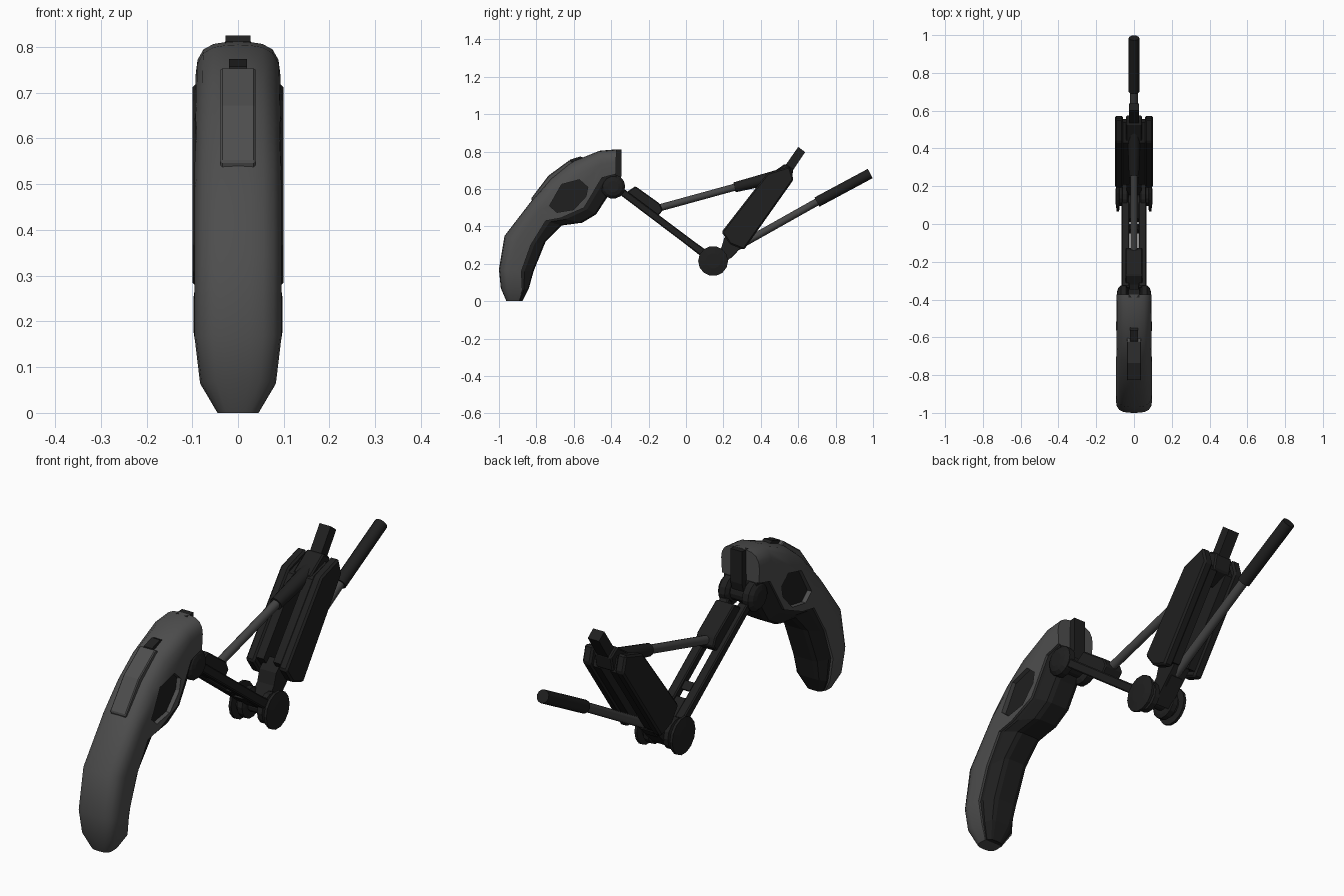
import bpy, bmesh
from math import cos, sin, pi, radians
from mathutils import Vector

if "Cube" in bpy.data.objects:
    bpy.data.objects.remove(bpy.data.objects["Cube"])


def material(name, v):
    m = bpy.data.materials.new(name)
    m.diffuse_color = (v, v, v, 1)
    m.use_nodes = True
    m.node_tree.nodes["Principled BSDF"].inputs["Base Color"].default_value = m.diffuse_color
    return m


SHELL = material("shell_grey", 0.075)
DARK = material("dark_metal", 0.014)
ROD = material("rod_grey", 0.06)


def finish(name, bm, mat, mirror=False, smooth=None, bevel=0):
    bmesh.ops.recalc_face_normals(bm, faces=bm.faces)
    me = bpy.data.meshes.new(name)
    bm.to_mesh(me)
    bm.free()
    me.materials.append(mat)
    ob = bpy.data.objects.new(name, me)
    bpy.context.collection.objects.link(ob)
    if smooth:
        bpy.ops.object.select_all(action='DESELECT')
        ob.select_set(True)
        bpy.context.view_layer.objects.active = ob
        bpy.ops.object.shade_smooth_by_angle(angle=radians(smooth))
    if bevel:
        b = ob.modifiers.new("bevel", 'BEVEL')
        b.width, b.segments = bevel, 1
    if mirror:
        ob.modifiers.new("mirror", 'MIRROR').use_mirror_merge = False
    return ob


def loft(name, rings, mat, smooth=None, **kw):
    bm = bmesh.new()
    vs = [[bm.verts.new(p) for p in r] for r in rings]
    n = len(vs[0])
    for a, b in zip(vs, vs[1:]):
        for i in range(n):
            j = (i + 1) % n
            bm.faces.new((a[i], a[j], b[j], b[i]))
    bm.faces.new(vs[0])
    bm.faces.new(vs[-1])
    return finish(name, bm, mat, smooth=smooth, **kw)


def prism(name, pts, x0, x1, mat=DARK, **kw):
    return loft(name, [[(x, y, z) for y, z in pts] for x in (x0, x1)], mat, **kw)


def lathe(name, centre, profile, n=14, mat=DARK, **kw):
    y, z = centre
    return loft(name, [[(x, y + r * cos(2 * pi * i / n), z + r * sin(2 * pi * i / n))
                        for i in range(n)] for x, r in profile], mat, **kw)


def rod(name, p, q, r0, r1, mat, n=12):
    a, b = Vector((0, *p)), Vector((0, *q))
    d = (b - a).normalized()
    u, v = Vector((1, 0, 0)), d.cross(Vector((1, 0, 0)))
    return loft(name, [[c + r * (u * cos(2 * pi * i / n) + v * sin(2 * pi * i / n))
                        for i in range(n)] for c, r in ((a, r0), (b, r1))], mat, smooth=40)


# Shin stations: front edge, shell rim, rear edge (all y, z) and half width
stations = [((-.96, 0), (-.895, 0), (-.875, 0), .045),
            ((-.99, .07), (-.875, .06), (-.84, .07), .083),
            ((-1, .17), (-.88, .16), (-.815, .16), .095),
            ((-.97, .35), (-.83, .30), (-.75, .32), .095),
            ((-.82, .545), (-.75, .43), (-.665, .405), .095),
            ((-.72, .66), (-.67, .445), (-.555, .42), .095),
            ((-.62, .742), (-.545, .50), (-.48, .465), .095),
            ((-.46, .805), (-.45, .66), (-.425, .55), .093),
            ((-.372, .812), (-.375, .68), (-.365, .62), .092)]


def section(a, b, w, half):
    pts = [(f * w, a[0] + (b[0] - a[0]) * t, a[1] + (b[1] - a[1]) * t) for f, t in half]
    return pts + [(-x, y, z) for x, y, z in reversed(pts) if x > 1e-6]


# Rounded outer shell
shell_half = [(0, 0), (.3, .01), (.58, .04), (.82, .13), (.96, .3), (1, .5), (.97, 1)]
shell = loft("shin_shell", [section(p, q, w, shell_half) for p, q, r, w in stations],
             SHELL, smooth=38)

# Hexagonal side pocket cut in the shell, with a dark floor
pocket = [(-.73, .51), (-.665, .625), (-.57, .65), (-.525, .61), (-.535, .56),
          (-.60, .49), (-.69, .475)]
cutters = [prism("pocket_cutter", pocket, s * .072, s * .15) for s in (1, -1)]
for c in cutters:
    m = shell.modifiers.new("pocket", 'BOOLEAN')
    m.object, m.solver = c, 'EXACT'
dg = bpy.context.evaluated_depsgraph_get()
cut_mesh = bpy.data.meshes.new_from_object(shell.evaluated_get(dg))
shell.modifiers.clear()
shell.data = cut_mesh
for c in cutters:
    bpy.data.objects.remove(c)
prism("pocket_floor", pocket, .06, .0735, mirror=True)

# Faceted inner body behind the shell
rear_half = [(.86, -.15), (.86, .25), (.6, .9), (.4, 1)]
loft("shin_inner_body", [section(q, r, w, rear_half) for p, q, r, w in stations], DARK)

# Raised front panel and the notch piece above it
prism("front_panel", [(-.82, .53), (-.828, .55), (-.735, .672), (-.622, .755),
                      (-.60, .742), (-.70, .63)], -.038, .038, SHELL, bevel=.004)
prism("panel_notch", [(-.63, .72), (-.62, .757), (-.565, .774), (-.54, .765), (-.56, .74)],
      -.02, .02)

# Knee: rear spine bar, axle and rounded caps
prism("knee_spine", [(-.39, .62), (-.39, .81), (-.345, .812), (-.345, .67), (-.36, .62)],
      -.028, .028)
knee = (-.39, .613)
lathe("knee_axle", knee, [(-.045, .04), (.045, .04)])
lathe("knee_cap", knee, [(.033, .05), (.042, .065), (.07, .065), (.084, .05), (.09, .03)],
      mirror=True)

# Lower link: two rails, top block, cross pieces
prism("link_rail", [(-.36, .575), (-.33, .60), (.05, .315), (.12, .265), (.09, .235)],
      .024, .066, mirror=True, bevel=.005)
prism("link_block", [(-.35, .57), (-.32, .582), (-.27, .615), (-.14, .522), (-.125, .485),
                     (-.15, .455), (-.19, .455)], -.045, .045, bevel=.005)
prism("link_cross_piece", [(-.03, .36), (0, .335), (-.02, .32), (-.05, .345)], -.03, .03)
prism("link_foot", [(.03, .315), (.14, .25), (.10, .225), (.01, .295)], -.03, .03)

# Ankle: axle and flanged wheels
ankle = (.145, .215)
lathe("ankle_axle", ankle, [(-.04, .035), (.04, .035)])
lathe("ankle_wheel", ankle, [(.03, .05), (.036, .066), (.06, .066), (.064, .05), (.076, .05),
                             (.079, .08), (.091, .08), (.097, .04)], mirror=True)

# Thigh: paired plates, inner webs, lower bracket, head and stem
plate = [(.19, .37), (.235, .305), (.31, .275), (.575, .65), (.555, .722), (.435, .685)]
prism("thigh_plate", plate, .058, .1, mirror=True, bevel=.008)
web = [(.38 + (y - .38) * .9, .50 + (z - .50) * .9) for y, z in plate]
prism("thigh_web", web, .023, .062, mirror=True)
prism("thigh_bracket", [(.13, .22), (.18, .17), (.24, .235), (.325, .32), (.25, .38),
                        (.205, .34), (.19, .29)], -.04, .04)
prism("thigh_head", [(.47, .61), (.435, .67), (.53, .735), (.575, .705), (.56, .64)],
      -.042, .042, bevel=.006)
prism("thigh_stem", [(.52, .71), (.60, .825), (.637, .797), (.565, .69)], -.027, .027)

# Two pistons, each a thin rod in a thicker sleeve
rod("upper_piston_rod", (-.15, .497), (.28, .615), .019, .019, ROD)
rod("upper_piston_sleeve", (.26, .609), (.52, .675), .027, .036, DARK)
rod("rear_piston_rod", (.24, .272), (.72, .542), .02, .02, ROD)
rod("rear_piston_sleeve", (.70, .53), (.985, .683), .028, .028, DARK)
prism("rear_piston_mount", [(.20, .27), (.24, .228), (.275, .265), (.25, .30)], -.03, .03)
